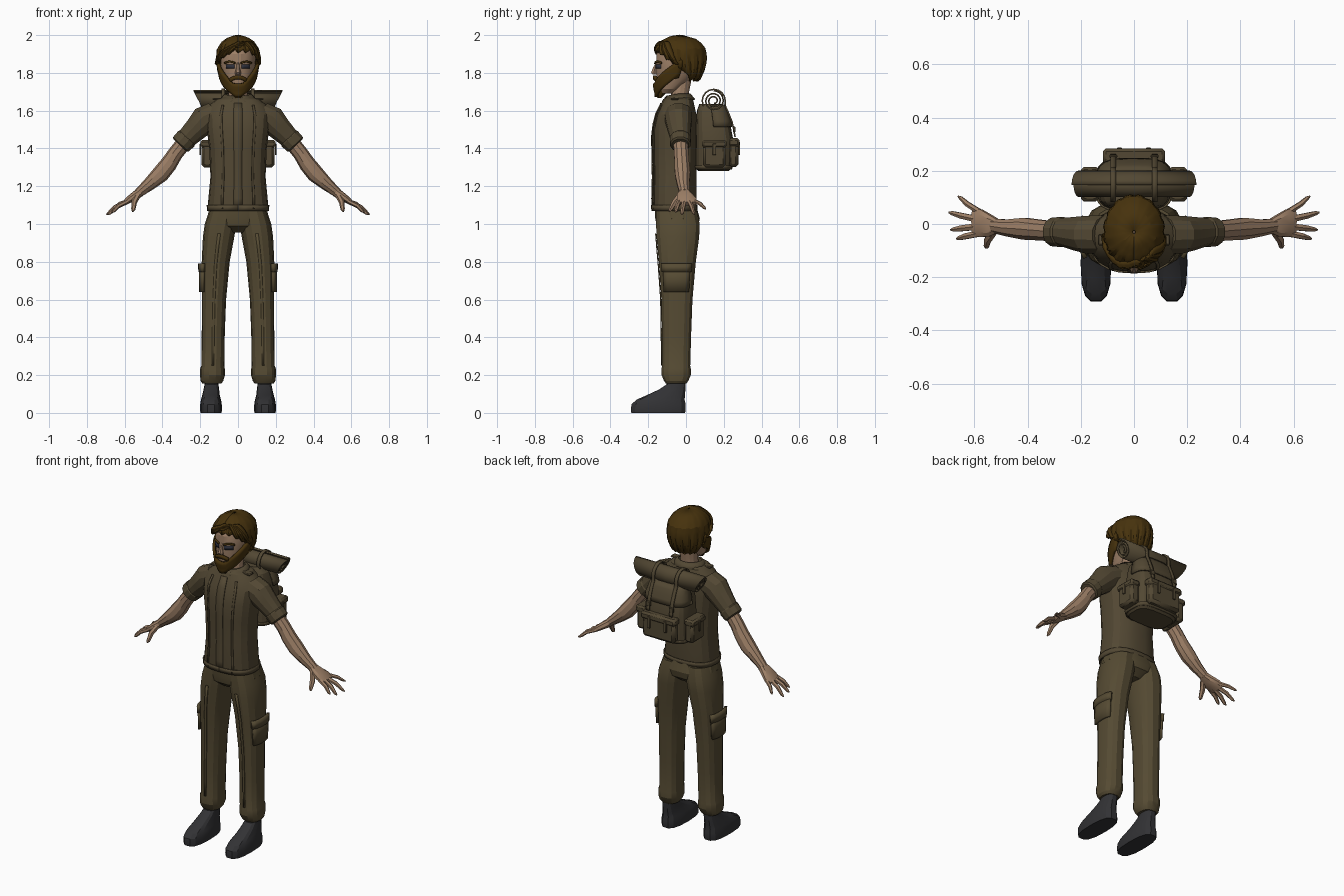
import bpy, bmesh
from math import sin, cos, pi, radians, copysign
from mathutils import Vector

if "Cube" in bpy.data.objects:
    bpy.data.objects.remove(bpy.data.objects["Cube"])


def material(name, r, g, b):
    m = bpy.data.materials.new(name)
    m.use_nodes = True
    m.diffuse_color = (r, g, b, 1)
    node = next(n for n in m.node_tree.nodes if n.type == "BSDF_PRINCIPLED")
    node.inputs["Base Color"].default_value = (r, g, b, 1)
    return m


CLOTH = material("olive brown cloth", .085, .064, .033)
TROUSER = material("olive trouser cloth", .092, .07, .033)
SKIN = material("skin", .34, .215, .135)
HAIR = material("brown hair", .062, .032, .004)
BOOT = material("black leather", .032, .032, .035)
EYE = material("dark eye", .028, .03, .045)
made = []


def finish(name, bm, mat, mirror=False, thick=0, bevel=0):
    bmesh.ops.recalc_face_normals(bm, faces=bm.faces[:])
    me = bpy.data.meshes.new(name)
    bm.to_mesh(me)
    bm.free()
    me.materials.append(mat)
    ob = bpy.data.objects.new(name, me)
    bpy.context.collection.objects.link(ob)
    if thick:
        mod = ob.modifiers.new("Thickness", "SOLIDIFY")
        mod.thickness, mod.offset = thick, 0
    if bevel:
        mod = ob.modifiers.new("Bevel", "BEVEL")
        mod.width, mod.segments = bevel, 1
    if mirror:
        ob.modifiers.new("Mirror", "MIRROR")
    made.append(ob)
    return ob


def sup(v, p):
    return copysign(abs(v) ** (2 / p), v)


def loft(name, rings, mat, axis=(0, 0, 1), v=(0, 1, 0), sides=14, power=2, mirror=False):
    """Skin through rings of (x, y, z, half width, half depth)."""
    axis, v = Vector(axis).normalized(), Vector(v)
    u = v.cross(axis).normalized()
    v = axis.cross(u)
    bm = bmesh.new()
    loops = []
    for x, y, z, ru, rv in rings:
        angles = [2 * pi * (i + .5) / sides for i in range(sides)]
        loops.append([bm.verts.new(Vector((x, y, z)) + u * ru * sup(sin(a), power)
                                   - v * rv * sup(cos(a), power)) for a in angles])
    for a, b in zip(loops, loops[1:]):
        for i in range(sides):
            j = (i + 1) % sides
            bm.faces.new((a[i], a[j], b[j], b[i]))
    bm.faces.new(loops[0])
    bm.faces.new(loops[-1])
    return finish(name, bm, mat, mirror)


def patch(name, fn, nu, nv, mat, thick=.006, mirror=False):
    """Sheet from fn(s, t), both running 0 to 1."""
    bm = bmesh.new()
    g = [[bm.verts.new(fn(i / nu, j / nv)) for j in range(nv + 1)] for i in range(nu + 1)]
    for i in range(nu):
        for j in range(nv):
            bm.faces.new((g[i][j], g[i + 1][j], g[i + 1][j + 1], g[i][j + 1]))
    return finish(name, bm, mat, mirror, thick)


def box(name, c, size, mat, bevel=.008, mirror=False):
    bm = bmesh.new()
    bmesh.ops.create_cube(bm, size=1)
    for q in bm.verts:
        q.co = Vector(c) + Vector(a * b for a, b in zip(q.co, size))
    return finish(name, bm, mat, mirror, 0, bevel)


def surf(rings, a, z, off=0, power=2):
    """Point on a vertical loft; a = 0 is the front."""
    lo, hi = rings[0], rings[-1]
    for p, q in zip(rings, rings[1:]):
        if p[2] <= z <= q[2]:
            lo, hi = p, q
    t = min(1, max(0, (z - lo[2]) / (hi[2] - lo[2])))
    x, y, _, rx, ry = [m + (n - m) * t for m, n in zip(lo, hi)]
    return Vector((x + (rx + off) * sup(sin(a), power), y - (ry + off) * sup(cos(a), power), z))


def mix(a, b, t):
    return a + (b - a) * t


# Shirt body, hem, seams and collar
TORSO = [(0, -.062, 1.075, .158, .115), (0, -.062, 1.1, .16, .118), (0, -.06, 1.25, .146, .116),
         (0, -.06, 1.4, .152, .119), (0, -.06, 1.5, .165, .119), (0, -.052, 1.58, .17, .108),
         (0, -.045, 1.63, .15, .09), (0, -.042, 1.66, .115, .08), (0, -.04, 1.675, .07, .065)]
loft("shirt_body", TORSO, CLOTH, sides=18, power=2.5)
patch("shirt_hem", lambda s, t: surf(TORSO, 2 * pi * s, mix(1.07, 1.1, t), .003, 2.5), 24, 1, CLOTH)
patch("shirt_panel_seams", lambda s, t: surf(TORSO, mix(.42, .5, s), mix(1.08, 1.63, t), .003, 2.5),
      1, 10, CLOTH, mirror=True)
patch("shirt_placket", lambda s, t: surf(TORSO, mix(-.09, .09, s), mix(1.08, 1.64, t), .002, 2.5),
      2, 10, CLOTH)


def collar(s, t):
    a = mix(.32, 2 * pi - .32, s)
    r = mix(.062, .088, t)
    return Vector((r * 1.1 * sin(a), -.042 - r * cos(a), 1.688 - .03 * t - .012 * max(0, cos(a))))


patch("shirt_collar", collar, 16, 2, CLOTH, .008)
box("shoulder_tabs", (.105, -.06, 1.662), (.06, .04, .012), CLOTH, .004, True)

# Sleeves, arms and hands
ARM = (.7, 0, -.72)
loft("sleeves", [(.1, -.04, 1.585, .08, .075), (.17, -.04, 1.555, .08, .073), (.22, -.036, 1.505, .066, .064),
                 (.27, -.03, 1.455, .056, .054), (.295, -.03, 1.43, .052, .05)], CLOTH, ARM, sides=12, mirror=True)
loft("sleeve_cuffs", [(.268, -.03, 1.457, .056, .054), (.273, -.03, 1.452, .061, .058),
                      (.303, -.03, 1.422, .058, .055), (.308, -.03, 1.417, .05, .046)],
     CLOTH, ARM, sides=12, mirror=True)
loft("forearms", [(.27, -.03, 1.45, .04, .04), (.33, -.025, 1.375, .041, .04), (.365, -.022, 1.32, .045, .041),
                  (.41, -.018, 1.265, .046, .043), (.47, -.015, 1.21, .035, .034),
                  (.525, -.008, 1.165, .025, .028)], SKIN, ARM, sides=10, mirror=True)
loft("palms", [(.515, -.008, 1.17, .024, .028), (.54, -.006, 1.153, .024, .042),
               (.575, .003, 1.13, .019, .054), (.605, .007, 1.108, .012, .053)],
     SKIN, (.8, 0, -.6), sides=10, power=2.5, mirror=True)


def finger(name, base, tip, r):
    b, t = Vector(base), Vector(tip)
    mid = b.lerp(t, .5) + Vector((.006, 0, .006))
    rings = [(*b, r, r * 1.1), (*mid, r * .95, r), (*b.lerp(t, .88), r * .7, r * .7), (*t, r * .25, r * .25)]
    loft(name, rings, SKIN, t - b, sides=6, mirror=True)


finger("index_fingers", (.585, -.036, 1.12), (.668, -.056, 1.062), .0125)
finger("middle_fingers", (.59, -.01, 1.117), (.69, -.022, 1.05), .013)
finger("ring_fingers", (.59, .018, 1.117), (.697, .044, 1.05), .0125)
finger("little_fingers", (.58, .045, 1.122), (.662, .105, 1.08), .011)
finger("thumbs", (.53, -.03, 1.152), (.558, -.09, 1.066), .016)

# Trousers and cargo pockets
loft("trouser_seat", [(0, -.045, .955, .05, .07), (0, -.045, .99, .15, .112), (0, -.045, 1.03, .167, .12),
                      (0, -.055, 1.1, .15, .11)], TROUSER, sides=16, power=2.4)
LEG = [(.138, -.052, .155, .05, .055), (.138, -.052, .17, .06, .066), (.135, -.052, .2, .066, .079),
       (.135, -.052, .235, .065, .079), (.133, -.052, .25, .061, .076), (.131, -.05, .42, .061, .079),
       (.127, -.048, .6, .064, .084), (.118, -.046, .8, .074, .1), (.103, -.043, .93, .083, .115),
       (.092, -.043, 1.0, .084, .118), (.078, -.05, 1.07, .075, .11)]
loft("trouser_legs", LEG, TROUSER, sides=14, power=2.4, mirror=True)
patch("trouser_front_seams", lambda s, t: surf(LEG, mix(-.06, .06, s), mix(.25, .95, t), .002, 2.4),
      1, 8, TROUSER, mirror=True)
patch("cargo_pockets", lambda s, t: surf(LEG, mix(.85, 2.2, s), mix(.64, .77, t), .008, 2.4),
      5, 2, TROUSER, .014, True)
patch("cargo_pocket_flaps", lambda s, t: surf(LEG, mix(.8, 2.25, s), mix(.745, .79, t), .011, 2.4),
      5, 1, TROUSER, .016, True)

# Boots
loft("boots", [(.143, -.147, 0, .056, .145), (.143, -.147, .015, .058, .148), (.143, -.145, .045, .057, .146),
               (.143, -.135, .07, .053, .13), (.143, -.105, .095, .046, .102), (.141, -.072, .125, .041, .07),
               (.14, -.053, .15, .037, .052), (.139, -.05, .175, .036, .05)], BOOT, power=2.7, mirror=True)

# Head and neck
HEAD = [(0, -.105, 1.69, .035, .04), (0, -.088, 1.715, .06, .065), (0, -.06, 1.77, .08, .098),
        (0, -.042, 1.83, .092, .118), (0, -.04, 1.9, .095, .118), (0, -.035, 1.95, .08, .1),
        (0, -.035, 1.975, .045, .055)]
loft("neck", [(0, -.04, 1.63, .06, .055), (0, -.032, 1.69, .05, .048), (0, -.02, 1.79, .055, .055)], SKIN)
loft("head", HEAD, SKIN, sides=20)
loft("nose", [(0, -.166, 1.792, .017, .012), (0, -.17, 1.802, .016, .017), (0, -.163, 1.83, .009, .012),
              (0, -.155, 1.855, .007, .006)], SKIN, sides=6)
patch("eyes", lambda s, t: surf(HEAD, mix(.2, .72, s), mix(1.822, 1.845, t), .003), 4, 1, EYE, .004, True)
patch("eyebrows", lambda s, t: surf(HEAD, mix(.16, .78, s), mix(1.847, 1.857, t) + .008 * sin(pi * s), .006),
      4, 1, HAIR, .009, True)

# Beard and moustache
patch("moustache", lambda s, t: surf(HEAD, mix(-.52, .52, s), mix(1.766, 1.787, t) - .016 * abs(2 * s - 1) ** 2, .009),
      8, 1, HAIR, .014)


def beard(s, t):
    a = mix(-1.75, 1.75, s)
    side = min(1, abs(a) / 1.6)
    low = mix(1.672, 1.775, side ** 2)
    high = mix(1.744, 1.87, max(0, side - .22) / .78)
    p = surf(HEAD, a, max(1.693, mix(low, high, t)), .012)
    p.z = mix(low, high, t)
    return p


patch("beard", beard, 18, 4, HAIR, .016)
loft("chin_tuft", [(0, -.14, 1.668, .018, .012), (0, -.135, 1.69, .035, .03), (0, -.125, 1.72, .045, .04),
                   (0, -.12, 1.745, .03, .035)], HAIR, sides=8)

# Hair cap with ridged locks, then swept fringe locks
SCALP = [(0, -.005, 1.745, .07, .06), (0, -.008, 1.8, .099, .095), (0, -.028, 1.87, .109, .133),
         (0, -.03, 1.925, .106, .13), (0, -.03, 1.965, .08, .1), (0, -.03, 1.99, .04, .05),
         (0, -.03, 1.997, .005, .006)]


def hair(s, t):
    n = round(s * 48)
    a = 2 * pi * s
    c = cos(a)
    edge = 1.905 if c > .55 else mix(1.755, 1.905, max(0, (c + .3) / .85))
    if abs(sin(a)) > .8 and c > .1:
        edge -= .03
    edge += .01 * (n % 3)
    return surf(SCALP, a, mix(edge, 1.997, t ** .75), (.005 if n % 3 else -.004) * (1 - t))


patch("hair_cap", hair, 48, 8, HAIR, .01)


def lock(name, a0, a1, z0, z1, width):
    def fn(s, t):
        a = mix(a0, a1, t) + (s - .5) * width * (1 - .7 * t * t)
        return surf(SCALP, a, mix(z0, z1, t * t), .004 + .012 * sin(pi * s))
    patch(name, fn, 4, 6, HAIR, .008)


for i in range(4):
    lock(f"fringe_right_{i + 1}", .35 - .1 * i, -.5 - .3 * i, 1.965 - .008 * i, 1.9 - .018 * i, .45)
for i in range(3):
    lock(f"fringe_left_{i + 1}", .45 + .1 * i, .8 + .28 * i, 1.965, 1.895 - .025 * i, .42)

# Backpack body, lid and pockets
PACK = [(0, .145, 1.28, .125, .08), (0, .147, 1.295, .14, .095), (0, .15, 1.45, .14, .1),
        (0, .143, 1.54, .132, .09), (0, .135, 1.6, .115, .078), (0, .13, 1.635, .085, .06)]
loft("backpack_body", PACK, CLOTH, sides=20, power=3.5)
patch("backpack_lid", lambda s, t: surf(PACK, mix(.25, .75, s) * 2 * pi, mix(1.515, 1.63, t), .006, 3.5),
      14, 4, CLOTH, .01)
patch("backpack_base_band", lambda s, t: surf(PACK, 2 * pi * s, mix(1.29, 1.31, t), .004, 3.5), 24, 1, CLOTH)
box("back_pocket", (0, .25, 1.368), (.22, .055, .135), CLOTH, .016)
box("back_pocket_flap", (0, .253, 1.432), (.235, .062, .045), CLOTH, .012)
box("side_pockets", (.163, .15, 1.365), (.06, .12, .13), CLOTH, .014, True)
box("side_pocket_flaps", (.166, .15, 1.424), (.066, .13, .04), CLOTH, .01, True)
box("side_pocket_straps", (.199, .15, 1.395), (.008, .02, .06), CLOTH, .002, True)
box("back_pocket_straps", (.055, .282, 1.4), (.018, .01, .07), CLOTH, .002, True)

# Bedroll: a wound sheet whose ends slope outward to the top
YC, ZC, R = .147, 1.652, .054


def roll(s, t):
    a = s * 5 * pi
    r = mix(.014, R, s)
    z = -r * cos(a)
    return Vector((mix(-1, 1, t) * (.208 + z * .5), YC + r * sin(a), ZC + z))


patch("bedroll", roll, 50, 2, CLOTH, .008)


def strap(s, t):
    x = mix(.068, .088, s)
    if t > .5:
        a = (t - .5) * 2 * 1.5 * pi
        return Vector((x, YC + (R + .007) * cos(a), ZC + (R + .007) * sin(a)))
    z = mix(1.46, ZC, t * 2)
    p = surf(PACK, pi, min(z, 1.63), .012)
    return Vector((x, mix(p.y, YC + R + .007, (t * 2) ** 4), z))


patch("bedroll_straps", strap, 1, 24, CLOTH, .008, True)
box("strap_buckles", (.078, .255, 1.5), (.03, .012, .03), CLOTH, .003, True)

# Smooth gentle curves, keep creases crisp
for ob in made:
    ob.select_set(True)
bpy.context.view_layer.objects.active = made[0]
bpy.ops.object.shade_smooth_by_angle(angle=radians(22))
